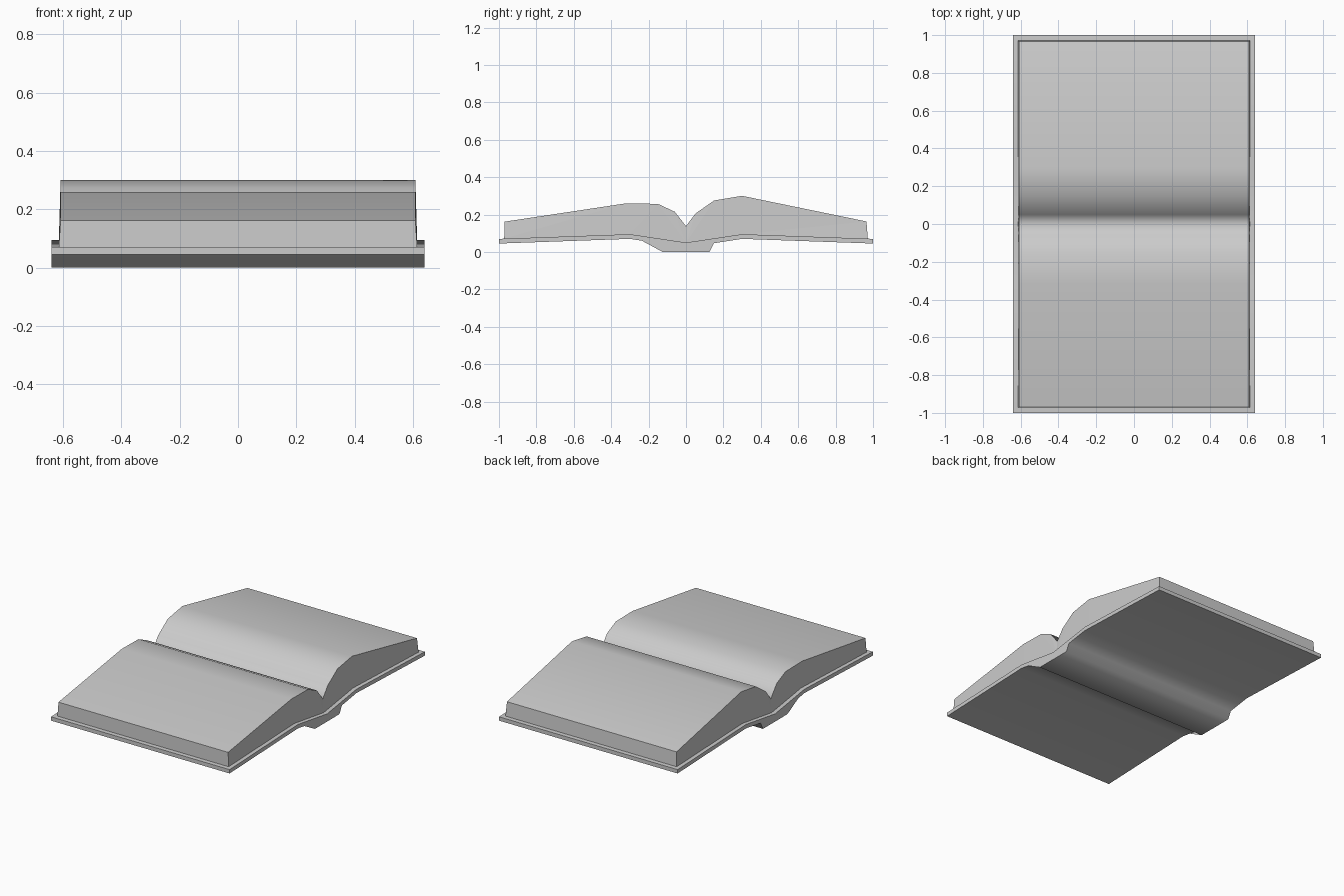
import bpy
import bmesh

cube = bpy.data.objects.get("Cube")
if cube:
    bpy.data.objects.remove(cube)

# One plain grey for the whole book
grey = bpy.data.materials.new("plain_grey")
grey.use_nodes = True
colour = (0.6, 0.6, 0.6, 1)
grey.diffuse_color = colour
grey.node_tree.nodes["Principled BSDF"].inputs["Base Color"].default_value = colour


def sheet(name, top, bottom, half_top, half_bottom):
    """Extrude a (y, z) outline along x, smooth along its top and bottom."""
    bm = bmesh.new()
    rows = []
    for side in (-1, 1):
        rows.append([bm.verts.new((side * half_top, y, z)) for y, z in top]
                    + [bm.verts.new((side * half_bottom, y, z)) for y, z in reversed(bottom)])
    left, right = rows
    count = len(left)
    ends = [bm.faces.new(left), bm.faces.new(right[::-1])]
    fore_edges = (len(top) - 1, count - 1)
    for i in range(count):
        j = (i + 1) % count
        face = bm.faces.new((left[i], right[i], right[j], left[j]))
        face.smooth = i not in fore_edges
        if i in fore_edges:
            ends.append(face)
    # Crisp borders around the ends and fore edges
    for face in ends:
        for edge in face.edges:
            edge.smooth = False
    bmesh.ops.triangulate(bm, faces=[f for f in ends if len(f.verts) > 4])
    bmesh.ops.recalc_face_normals(bm, faces=bm.faces)
    mesh = bpy.data.meshes.new(name)
    bm.to_mesh(mesh)
    bm.free()
    mesh.materials.append(grey)
    obj = bpy.data.objects.new(name, mesh)
    bpy.context.collection.objects.link(obj)


def mirrored(half):
    """Complete a profile given from the middle outwards to +y."""
    return [(-y, z) for y, z in reversed(half) if y > 0] + half


# Cover with the raised spine underneath
cover_top = mirrored([(0, 0.05), (0.3, 0.095), (1, 0.07)])
cover_bottom = mirrored([(0.125, 0.005), (0.15, 0.047), (0.3, 0.07), (1, 0.045)])
cover_bottom = [(y, 0 if z < 0.01 else z) for y, z in cover_bottom]
sheet("cover", cover_top, cover_bottom, 0.64, 0.64)

# Page block, with a thicker stack at the back
page_top = [(-0.97, 0.162), (-0.32, 0.26), (-0.15, 0.257), (-0.06, 0.215), (0, 0.138),
            (0.05, 0.205), (0.15, 0.275), (0.3, 0.3), (0.965, 0.163)]
page_bottom = mirrored([(0, 0.05), (0.3, 0.095), (0.972, 0.071)])
sheet("pages", page_top, page_bottom, 0.608, 0.614)
